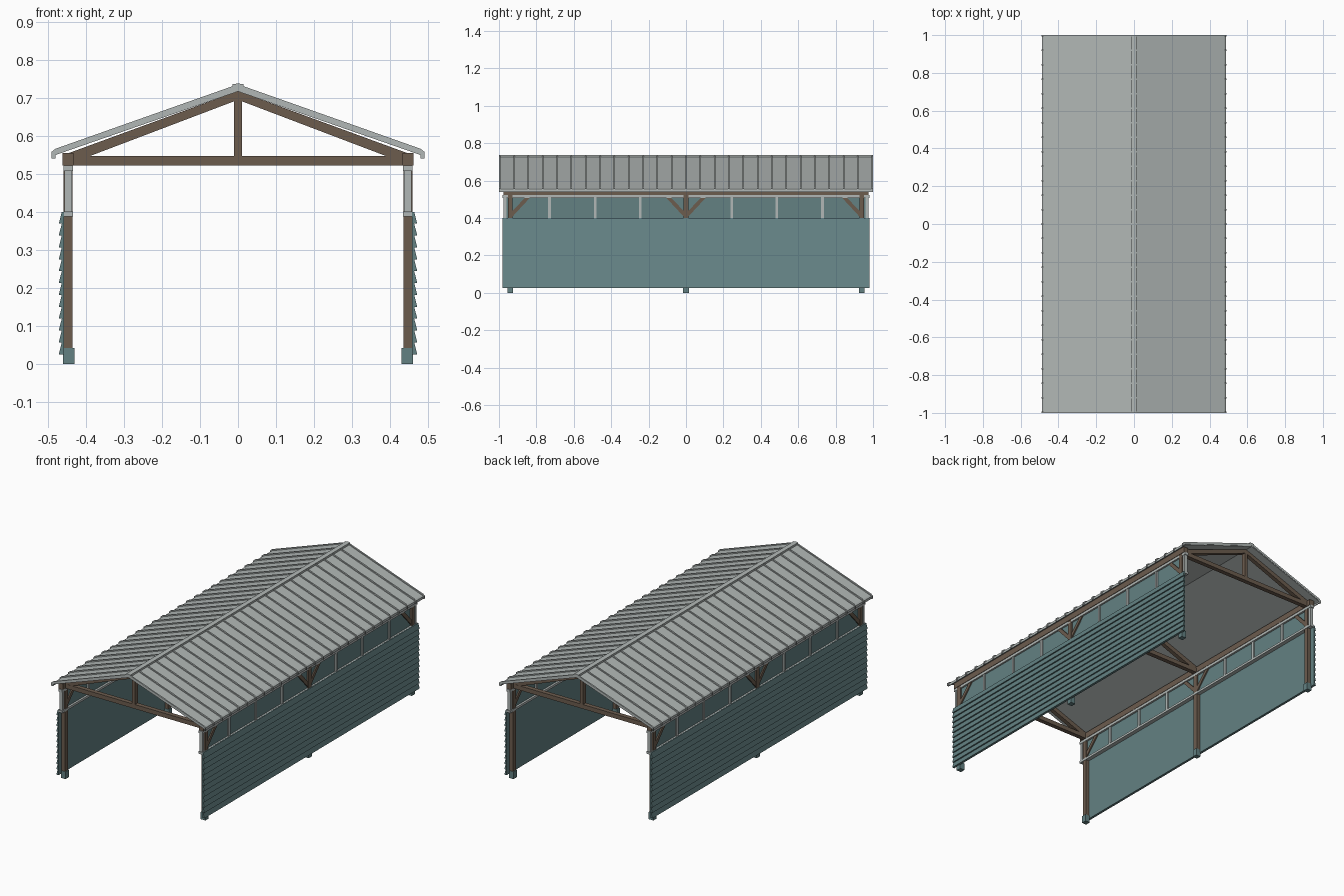
import bpy
import bmesh

default_cube = bpy.data.objects.get("Cube")
if default_cube:
    bpy.data.objects.remove(default_cube, do_unlink=True)


def material(name, rgb):
    mat = bpy.data.materials.new(name)
    mat.use_nodes = True
    mat.diffuse_color = (*rgb, 1)
    mat.node_tree.nodes["Principled BSDF"].inputs["Base Color"].default_value = (*rgb, 1)
    return mat


TIMBER = material("brown_timber", (0.15, 0.107, 0.076))
TEAL = material("teal_paint", (0.125, 0.22, 0.226))
METAL = material("light_grey_metal", (0.44, 0.475, 0.465))


def prism(bm, points, start, end, axis="y"):
    """Extrude an outline: (x, z) points along y, or (y, z) points along x."""
    def place(p, d):
        return (p[0], d, p[1]) if axis == "y" else (d, p[0], p[1])
    a = [bm.verts.new(place(p, start)) for p in points]
    b = [bm.verts.new(place(p, end)) for p in points]
    n = len(points)
    bm.faces.new(a)
    bm.faces.new(b[::-1])
    for i in range(n):
        j = (i + 1) % n
        bm.faces.new((a[i], b[i], b[j], a[j]))


def box(bm, x0, x1, y0, y1, z0, z1):
    prism(bm, [(x0, z0), (x1, z0), (x1, z1), (x0, z1)], y0, y1)


def finish(bm, name, mat, mirrored=False):
    if mirrored:
        dup = bmesh.ops.duplicate(bm, geom=bm.verts[:] + bm.edges[:] + bm.faces[:])
        for item in dup["geom"]:
            if isinstance(item, bmesh.types.BMVert):
                item.co.x *= -1
    bmesh.ops.recalc_face_normals(bm, faces=bm.faces[:])
    mesh = bpy.data.meshes.new(name)
    bm.to_mesh(mesh)
    bm.free()
    mesh.materials.append(mat)
    obj = bpy.data.objects.new(name, mesh)
    bpy.context.collection.objects.link(obj)


BAYS = (-0.94, 0, 0.94)
WALL = 0.98

# Posts and their feet
posts, feet = bmesh.new(), bmesh.new()
for y in BAYS:
    box(posts, 0.436, 0.459, y - 0.013, y + 0.013, 0.04, 0.525)
    box(feet, 0.431, 0.461, y - 0.015, y + 0.015, 0, 0.042)
finish(posts, "posts", TIMBER, True)
finish(feet, "post_feet", TEAL, True)

# Knee braces along the walls, pointing into each bay
bm = bmesh.new()
for y in BAYS:
    for d in (-1, 1):
        if abs(y + d * 0.1) < 0.94:
            outline = [(0.01, 0.405), (0.01, 0.435), (0.085, 0.515), (0.112, 0.515)]
            prism(bm, [(y + d * p, z) for p, z in outline], 0.439, 0.456, "x")
finish(bm, "knee_braces", TIMBER, True)

# Wall plates
bm = bmesh.new()
box(bm, 0.433, 0.462, -0.975, 0.975, 0.522, 0.555)
finish(bm, "wall_plates", TIMBER, True)

# Roof trusses
ties, kings, rafters = bmesh.new(), bmesh.new(), bmesh.new()
for y in BAYS:
    y0, y1 = y - 0.013, y + 0.013
    box(ties, -0.45, 0.45, y0, y1, 0.522, 0.547)
    box(kings, -0.01, 0.01, y0, y1, 0.54, 0.71)
    prism(rafters, [(0, 0.695), (0.395, 0.545), (0.445, 0.54), (0.445, 0.555), (0, 0.718)],
          y0 + 0.001, y1 - 0.001)
finish(ties, "tie_beams", TIMBER)
finish(kings, "king_posts", TIMBER)
finish(rafters, "rafters", TIMBER, True)

# Lapped board siding
bm = bmesh.new()
BOARDS, BOTTOM, TOP = 12, 0.025, 0.4
step = (TOP - BOTTOM) / BOARDS
outline = [(0.458, TOP), (0.458, BOTTOM)]
for i in range(BOARDS):
    outline += [(0.472, BOTTOM + i * step), (0.464, BOTTOM + (i + 1) * step)]
prism(bm, outline, -WALL, WALL)
finish(bm, "wall_siding", TEAL, True)

# Window band: glass, rails and mullions
bm = bmesh.new()
box(bm, 0.446, 0.449, -0.97, 0.97, 0.395, 0.515)
finish(bm, "window_panes", TEAL, True)

bm = bmesh.new()
box(bm, 0.434, 0.459, -WALL, WALL, 0.388, 0.401)
box(bm, 0.435, 0.459, -WALL, WALL, 0.507, 0.522)
finish(bm, "window_rails", METAL, True)

bm = bmesh.new()
for y in (-0.968, -0.73, -0.485, -0.245, 0.245, 0.485, 0.73, 0.968):
    box(bm, 0.437, 0.457, y - 0.007, y + 0.007, 0.4, 0.51)
finish(bm, "window_mullions", METAL, True)

# Roof sheets with a turned-down eave
bm = bmesh.new()
prism(bm, [(0, 0.73), (0.478, 0.56), (0.486, 0.554), (0.486, 0.54),
           (0.481, 0.54), (0.481, 0.549), (0.474, 0.552), (0, 0.717)], -0.998, 0.998)
finish(bm, "roof_sheets", METAL, True)

# Standing seams following the sheet
bm = bmesh.new()
SEAMS = 26
for i in range(SEAMS + 1):
    y = -0.996 + 1.992 * i / SEAMS
    prism(bm, [(0, 0.736), (0.481, 0.566), (0.491, 0.558), (0.491, 0.54),
               (0.483, 0.54), (0.483, 0.55), (0.474, 0.555), (0, 0.722)], y - 0.004, y + 0.004)
finish(bm, "roof_seams", METAL, True)

# Ridge cap
bm = bmesh.new()
prism(bm, [(-0.014, 0.722), (0.014, 0.722), (0.014, 0.736), (0, 0.738), (-0.014, 0.736)], -1, 1)
finish(bm, "ridge_cap", METAL)
